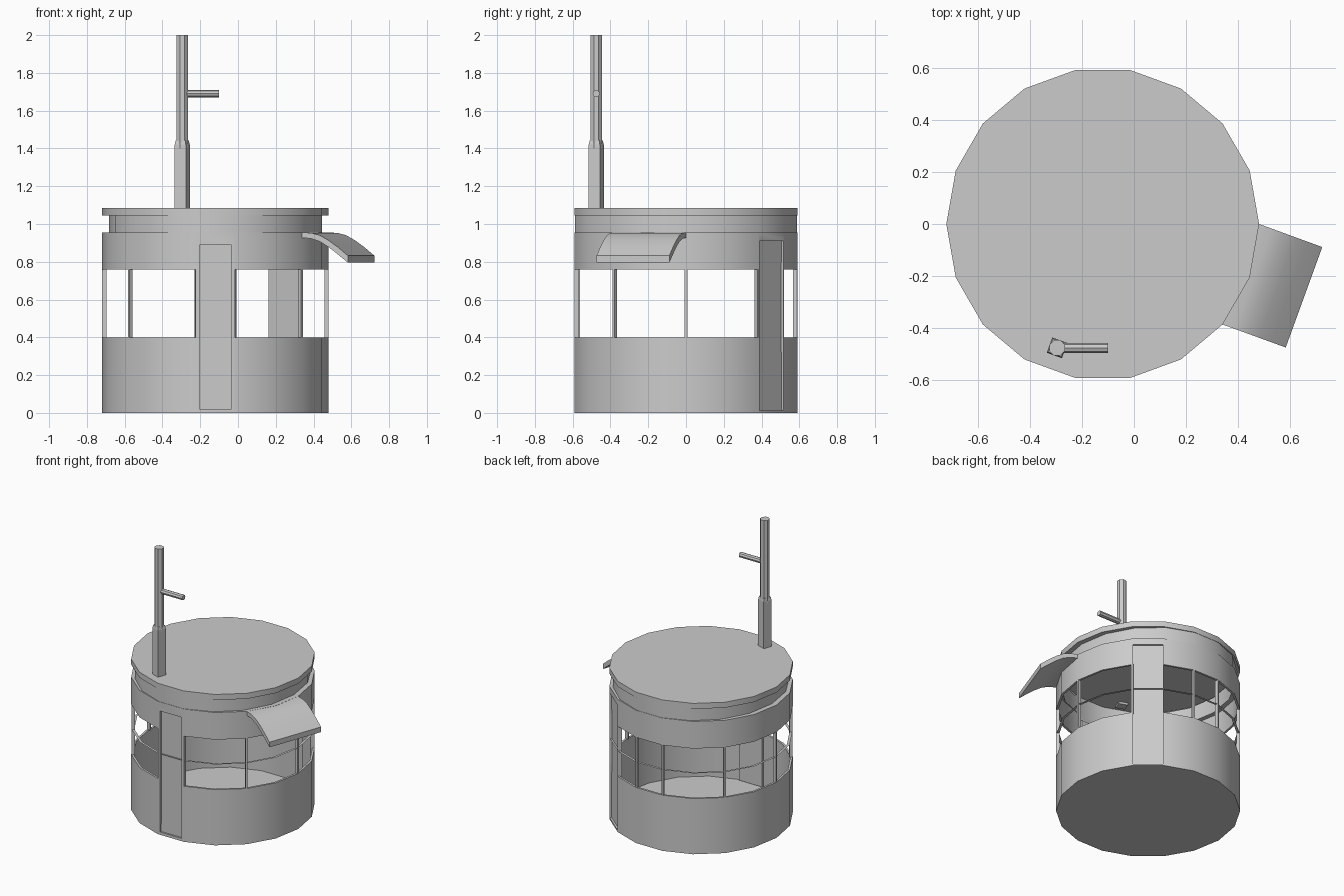
import bpy, bmesh, math
from mathutils import Matrix, Vector

if "Cube" in bpy.data.objects:
    bpy.data.objects.remove(bpy.data.objects["Cube"])

CX, R, N = -0.12, 0.6, 18


def finish(name, bm):
    me = bpy.data.meshes.new(name)
    bm.to_mesh(me)
    bm.free()
    ob = bpy.data.objects.new(name, me)
    bpy.context.collection.objects.link(ob)
    return ob


def activate(ob):
    bpy.ops.object.select_all(action='DESELECT')
    ob.select_set(True)
    bpy.context.view_layer.objects.active = ob


def smooth(ob):
    activate(ob)
    bpy.ops.object.shade_smooth_by_angle(angle=math.radians(30))


def loft(name, rings, cap_first=False, cap_last=False):
    """18-sided rings of (x scale, y scale, z), bridged in order."""
    bm = bmesh.new()
    loops = [[bm.verts.new((CX + R * sx * math.cos(math.tau * i / N),
                            R * sy * math.sin(math.tau * i / N), z))
              for i in range(N)] for sx, sy, z in rings]
    for a, b in zip(loops, loops[1:]):
        for i in range(N):
            j = (i + 1) % N
            bm.faces.new((a[i], a[j], b[j], b[i]))
    if cap_first:
        bm.faces.new(loops[0][::-1])
    if cap_last:
        bm.faces.new(loops[-1])
    return finish(name, bm)


def box(name, angle, dist, depth, width, z0, z1):
    """Box set at a radial distance and turned to face outward."""
    bm = bmesh.new()
    bmesh.ops.create_cube(bm, size=1, matrix=Matrix.Translation((CX, 0, 0))
                          @ Matrix.Rotation(math.radians(angle), 4, 'Z')
                          @ Matrix.Translation((dist, 0, (z0 + z1) / 2))
                          @ Matrix.Diagonal((depth, width, z1 - z0, 1)))
    return finish(name, bm)


def apply_mod(ob, kind, **props):
    m = ob.modifiers.new(kind, kind)
    for k, v in props.items():
        setattr(m, k, v)
    activate(ob)
    bpy.ops.object.modifier_apply(modifier=m.name)


def rod(name, p, q, r, sides, turn=0, r2=None):
    p, q = Vector(p), Vector(q)
    bm = bmesh.new()
    rot = (q - p).to_track_quat('Z', 'Y').to_matrix().to_4x4()
    bmesh.ops.create_cone(bm, cap_ends=True, segments=sides, radius1=r,
                          radius2=r if r2 is None else r2, depth=(q - p).length,
                          matrix=Matrix.Translation((p + q) / 2) @ rot
                          @ Matrix.Rotation(math.radians(turn), 4, 'Z'))
    return finish(name, bm)


# Lower wall with floor, and upper band with recessed groove and roof
lower = loft("lower_wall", [(1, 1, 0), (1, 1, 0.4)], cap_first=True)
upper = loft("roof_band", [(1, 1, 0.76), (1, 1, 0.955), (0.94, 0.996, 0.955),
                           (0.94, 0.996, 1.045), (1, 1, 1.045), (1, 1, 1.085)],
             cap_last=True)
for ob in (lower, upper):
    apply_mod(ob, 'SOLIDIFY', thickness=0.015, offset=-1)

# Doors: recessed slabs with jambs, let into the front and back right facets
AP = R * math.cos(math.pi / N)
for label, ang, w, z0, z1 in (("front", -90, 0.17, 0.02, 0.89),
                              ("back", 50, 0.194, 0.012, 0.91)):
    cutter = box(label + "_door_cutter", ang, AP, 0.08, w, z0, z1)
    for ob in (lower, upper):
        apply_mod(ob, 'BOOLEAN', operation='DIFFERENCE', object=cutter, solver='EXACT')
    bpy.data.objects.remove(cutter)
    box(label + "_door", ang, AP - 0.022, 0.014, w + 0.015, z0 - 0.005, z1 + 0.005)
    jamb = (0.208 - w) / 2
    for s in (-1, 1):
        b = box(label + "_door_jamb", ang, AP - 0.0125, 0.025, jamb, 0.395, 0.765)
        b.data.transform(Matrix.Translation(
            Matrix.Rotation(math.radians(ang), 3, 'Z') @ Vector((0, s * (w + jamb) / 2, 0))))
smooth(lower)
smooth(upper)

# Window posts and the thin rail running round behind them
for ang in (0, 40, -40, 80, 100, 140, 180, -140):
    box("window_post", ang, R - 0.012, 0.022, 0.014, 0.395, 0.765)
loft("window_rail", [(1 - 0.005, 1 - 0.005, 0.58), (0.965, 0.965, 0.58)])

# Curved awning over the right-hand window
top = [(-0.01, 0.955), (0.05, 0.953), (0.1, 0.94), (0.15, 0.913), (0.2, 0.878), (0.258, 0.832)]
under = [(0.258, 0.795), (0.2, 0.84), (0.15, 0.877), (0.1, 0.907), (0.05, 0.923), (-0.01, 0.928)]
bm = bmesh.new()
place = Matrix.Translation((CX, 0, 0)) @ Matrix.Rotation(math.radians(-20), 4, 'Z')
ap = R * math.cos(math.radians(20))
sides = [[bm.verts.new(place @ Vector((ap + s, y, z))) for s, z in top + under]
         for y in (-0.205, 0.205)]
n = len(sides[0])
for i in range(n):
    j = (i + 1) % n
    bm.faces.new((sides[0][i], sides[0][j], sides[1][j], sides[1][i]))
for k in range(len(top) - 1):
    for s in sides:
        bm.faces.new((s[k], s[k + 1], s[n - 2 - k], s[n - 1 - k]))
bmesh.ops.recalc_face_normals(bm, faces=bm.faces)
smooth(finish("awning", bm))

# Mast: square base, tapered collar, round pole and side arm
X, Y = -0.295, -0.475
rod("mast_base", (X, Y, 1.06), (X, Y, 1.42), 0.044, 4, 25)
rod("mast_collar", (X, Y, 1.42), (X, Y, 1.442), 0.044, 4, 25, 0.038)
smooth(rod("mast_pole", (X, Y, 1.4), (X, Y, 2.0), 0.032, 8, 22.5))
smooth(rod("mast_arm", (X, Y, 1.69), (-0.1, Y, 1.69), 0.019, 8))
